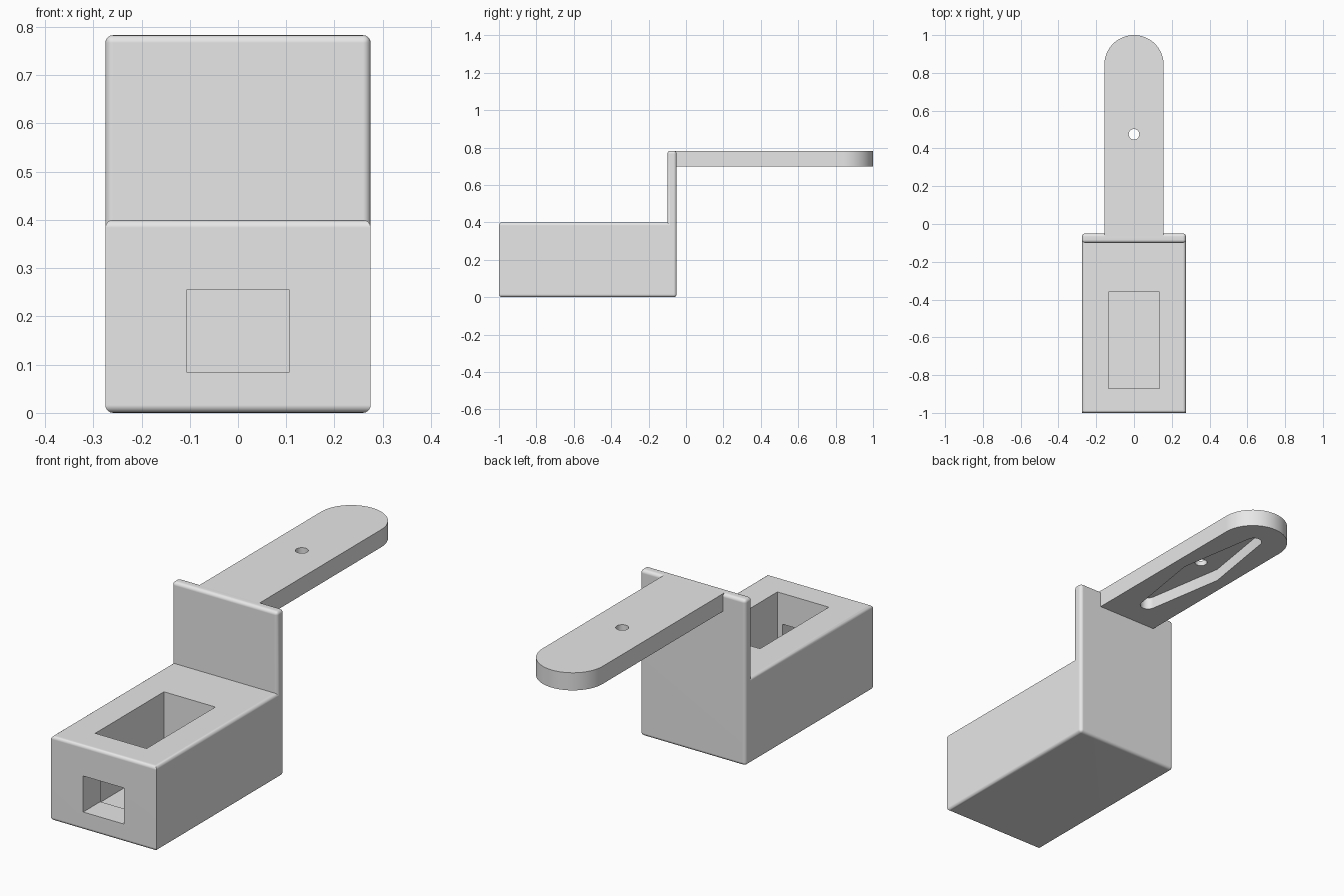
import bpy, bmesh, math

if "Cube" in bpy.data.objects:
    bpy.data.objects.remove(bpy.data.objects["Cube"])

grey = bpy.data.materials.new("plain_grey")
grey.diffuse_color = (0.8, 0.8, 0.8, 1)
grey.use_nodes = True
grey.node_tree.nodes["Principled BSDF"].inputs["Base Color"].default_value = grey.diffuse_color


def prism(name, points, vec):
    """Extrude a closed outline of 3D points along vec."""
    bm = bmesh.new()
    face = bm.faces.new([bm.verts.new(p) for p in points])
    new = bmesh.ops.extrude_face_region(bm, geom=[face])["geom"]
    bmesh.ops.translate(bm, vec=vec, verts=[v for v in new if isinstance(v, bmesh.types.BMVert)])
    bmesh.ops.recalc_face_normals(bm, faces=bm.faces)
    me = bpy.data.meshes.new(name)
    bm.to_mesh(me)
    bm.free()
    me.materials.append(grey)
    ob = bpy.data.objects.new(name, me)
    bpy.context.collection.objects.link(ob)
    return ob


def box(name, x, y0, y1, z0, z1):
    return prism(name, [(-x, y0, z0), (x, y0, z0), (x, y1, z0), (-x, y1, z0)], (0, 0, z1 - z0))


def arc(cy, r, a0, a1, z, n):
    angles = [math.radians(a0 + (a1 - a0) * i / n) for i in range(n + 1)]
    return [(r * math.cos(a), cy + r * math.sin(a), z) for a in angles]


def activate(ob):
    bpy.ops.object.select_all(action='DESELECT')
    ob.select_set(True)
    bpy.context.view_layer.objects.active = ob


def cut(ob, cutter):
    cutter.hide_render = True
    mod = ob.modifiers.new("cut", 'BOOLEAN')
    mod.operation, mod.solver, mod.object = 'DIFFERENCE', 'EXACT', cutter
    activate(ob)
    bpy.ops.object.modifier_apply(modifier=mod.name)
    bpy.data.objects.remove(cutter)


TOP = 0.783
HOLE_Y = 0.475

# Housing block with upright back plate, as one L-shaped solid
profile = [(-1, 0), (-0.05, 0), (-0.05, TOP), (-0.1, TOP), (-0.1, 0.4), (-1, 0.4)]
housing = prism("housing", [(-0.275, y, z) for y, z in profile], (0.55, 0, 0))

# Round its edges, except the front uprights and the inner corner
bm = bmesh.new()
bm.from_mesh(housing.data)


def rounded(e):
    a, b = (v.co for v in e.verts)
    front_upright = max(a.y, b.y) < -0.99 and abs(a.z - b.z) > 0.1
    inner = all(abs(c.y + 0.1) < 1e-4 and abs(c.z - 0.4) < 1e-4 for c in (a, b))
    return not (front_upright or inner)


bmesh.ops.bevel(bm, geom=[e for e in bm.edges if rounded(e)], offset=0.016,
                offset_type='OFFSET', segments=4, profile=0.5, affect='EDGES')
bm.to_mesh(housing.data)
bm.free()

# Open top cavity and front window
cut(housing, box("cavity_cutter", 0.134, -0.872, -0.36, 0.06, 0.6))
cut(housing, box("window_cutter", 0.107, -1.1, -0.8, 0.085, 0.255))

# Arm with a round end
R = 0.157
outline = [(-R, -0.07, 0.7), (R, -0.07, 0.7)] + arc(1 - R, R, 0, 180, 0.7, 32)
arm = prism("arm", outline, (0, 0, TOP - 0.7))

# Tapered two-ended pocket underneath, then the screw hole
pocket = (arc(HOLE_Y + 0.375, 0.036, 9, 171, 0.6, 12) + [(-0.097, HOLE_Y, 0.6)]
          + arc(HOLE_Y - 0.375, 0.036, 189, 351, 0.6, 12) + [(0.097, HOLE_Y, 0.6)])
cut(arm, prism("pocket_cutter", pocket, (0, 0, 0.158)))
cut(arm, prism("hole_cutter", arc(HOLE_Y, 0.028, 0, 348.75, 0.6, 31), (0, 0, 0.4)))

# Smooth the rounded surfaces while keeping flat faces flat
for ob in (housing, arm):
    activate(ob)
    bpy.ops.object.shade_smooth_by_angle(angle=math.radians(30))
    ob.modifiers.new("flat_faces", 'WEIGHTED_NORMAL').keep_sharp = True
